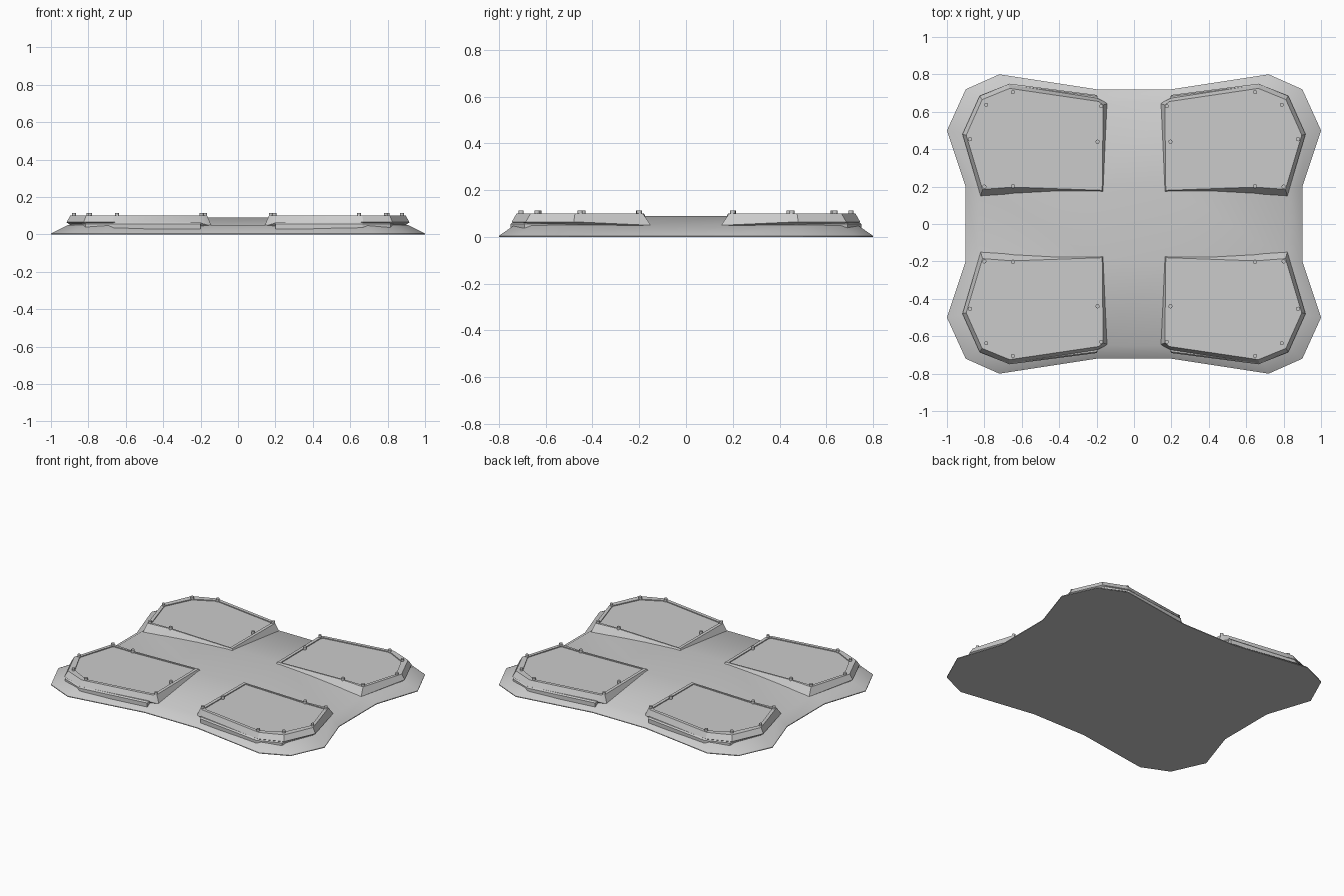
import bpy, bmesh, math
from mathutils import Matrix

if "Cube" in bpy.data.objects:
    bpy.data.objects.remove(bpy.data.objects["Cube"])


def finish(name, bm, mirror=True, angle=25):
    bmesh.ops.recalc_face_normals(bm, faces=bm.faces)
    me = bpy.data.meshes.new(name)
    bm.to_mesh(me)
    bm.free()
    ob = bpy.data.objects.new(name, me)
    bpy.context.collection.objects.link(ob)
    if mirror:
        m = ob.modifiers.new("mirror", 'MIRROR')
        m.use_axis = (True, True, False)
        m.use_mirror_merge = False
    bpy.ops.object.select_all(action='DESELECT')
    ob.select_set(True)
    bpy.context.view_layer.objects.active = ob
    bpy.ops.object.shade_smooth_by_angle(angle=math.radians(angle))
    return ob


def bridge(bm, a, b):
    n = len(a)
    for i in range(n):
        j = (i + 1) % n
        bm.faces.new((a[i], a[j], b[j], b[i]))


def loft(bm, rings):
    """Stack of equal-length rings, capped at both ends."""
    vs = [[bm.verts.new(p) for p in r] for r in rings]
    for a, b in zip(vs, vs[1:]):
        bridge(bm, a, b)
    bm.faces.new(vs[0][::-1])
    bm.faces.new(vs[-1])


def level(pts, z):
    return [(x, y, z) for x, y in pts]


def full_outline(quarter):
    """Repeat a quarter outline around all four corners, in order."""
    out = []
    for sx, sy in ((1, 1), (-1, 1), (-1, -1), (1, -1)):
        q = quarter if sx * sy > 0 else quarter[::-1]
        out += [(sx * x, sy * y) for x, y in q]
    return out


# Domed base: flat underside, steep rim, shallow slope up to a centre plateau
bm = bmesh.new()
edge = full_outline([(.9, .2), (1, .5), (.9, .72), (.72, .8), (.2, .72)])
shoulder = full_outline([(.83, .2), (.91, .485), (.825, .66), (.69, .735), (.2, .65)])
low = [bm.verts.new(p) for p in level(edge, 0)]
lip = [bm.verts.new(p) for p in level(edge, .005)]
mid = [bm.verts.new(p) for p in level(shoulder, .05)]
top = [bm.verts.new((x, y, .09)) for x, y in ((.2, .2), (-.2, .2), (-.2, -.2), (.2, -.2))]
bridge(bm, low, lip)
bridge(bm, lip, mid)
for k in range(4):
    for i in range(4):
        bm.faces.new((mid[5 * k + i], mid[5 * k + i + 1], top[k]))
    bm.faces.new((mid[5 * k + 4], mid[(5 * k + 5) % 20], top[(k + 1) % 4], top[k]))
bm.faces.new(top)
bm.faces.new(low[::-1])
finish("base", bm, mirror=False, angle=42)

# Lower backing plates under each pad
plate = [(.2, .2), (.81, .17), (.9, .48), (.815, .69), (.665, .75), (.2, .69)]
bm = bmesh.new()
loft(bm, [level(plate, .028), level(plate, .055),
          level([(x - .006, y - .008) for x, y in plate], .064)])
finish("backing_plates", bm)

# Armour pads: bevelled sides, flat frame and slightly sunken panel
skirt = [(.14, .15, .045), (.65, .15, .045), (.82, .15, .05), (.917, .48, .065),
         (.825, .685, .065), (.67, .745, .065), (.2, .675, .06), (.142, .645, .045)]
crown = [(.17, .18), (.65, .197), (.81, .185), (.897, .475),
         (.812, .665), (.665, .725), (.19, .655), (.165, .635)]
panel = [(.19, .19), (.645, .208), (.793, .206), (.87, .455),
         (.785, .63), (.65, .70), (.2, .635), (.187, .62)]
bm = bmesh.new()
loft(bm, [[(.5 + (x - .5) * .96, .43 + (y - .43) * .96, z - .012) for x, y, z in skirt],
          skirt, level(crown, .1), level(panel, .1), level(panel, .094)])
finish("pads", bm)

# Small bolts around each frame
bm = bmesh.new()
for x, y in ((.175, .63), (.647, .705), (.79, .637), (.877, .453),
             (.8, .2), (.647, .203), (.195, .44)):
    bmesh.ops.create_cone(bm, cap_ends=True, segments=10, radius1=.011, radius2=.011,
                          depth=.026, matrix=Matrix.Translation((x, y, .101)))
finish("bolts", bm, angle=40)
